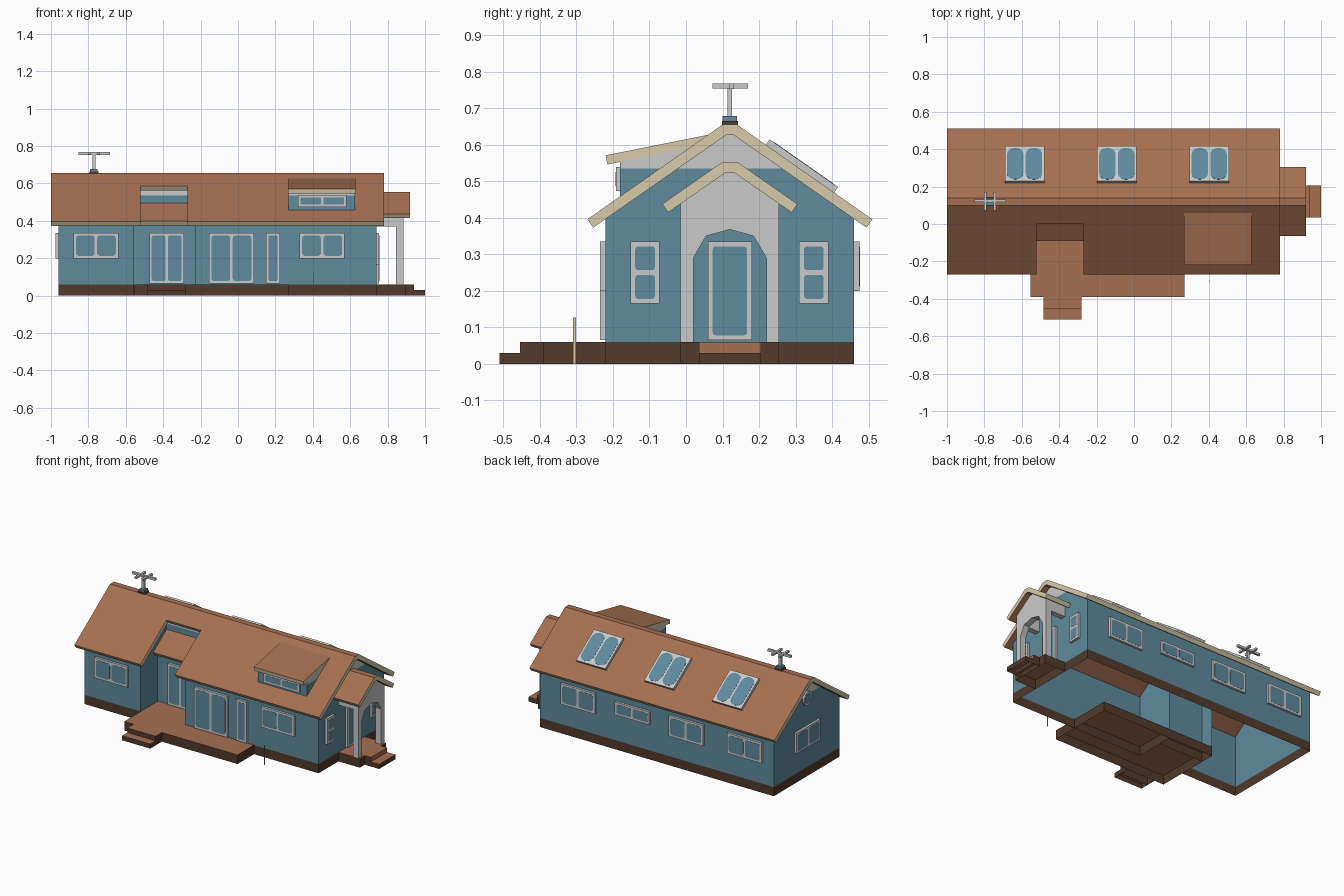
import bpy, bmesh, math
from mathutils import Vector as V

if "Cube" in bpy.data.objects:
    bpy.data.objects.remove(bpy.data.objects["Cube"])


def mat(name, rgb):
    m = bpy.data.materials.new(name)
    m.diffuse_color = (*rgb, 1)
    m.use_nodes = True
    m.node_tree.nodes["Principled BSDF"].inputs["Base Color"].default_value = m.diffuse_color
    return m


MATS = [mat("blue", (.112, .258, .335)), mat("grey", (.59, .59, .59)),
        mat("terracotta", (.38, .16, .083)), mat("cream", (.68, .60, .40)),
        mat("dark_brown", (.085, .043, .025))]
BLUE, GREY, TERRA, CREAM, BROWN = range(5)


# Finish a mesh; rule gives a colour from face normal and centre
def finish(name, bm, rule, recalc=True, drop=None):
    if recalc:
        bmesh.ops.recalc_face_normals(bm, faces=bm.faces)
    bm.normal_update()
    if drop:  # leave one side open
        bmesh.ops.delete(bm, geom=[f for f in bm.faces if f.normal.dot(drop) > .95], context="FACES")
    for f in bm.faces:
        f.material_index = rule(f.normal, f.calc_center_median()) if callable(rule) else rule
    me = bpy.data.meshes.new(name)
    bm.to_mesh(me)
    bm.free()
    for m in MATS:
        me.materials.append(m)
    ob = bpy.data.objects.new(name, me)
    bpy.context.collection.objects.link(ob)
    return ob


def bisect(bm, co, no, clear=False):
    bmesh.ops.bisect_plane(bm, geom=bm.verts[:] + bm.edges[:] + bm.faces[:], dist=1e-5,
                           plane_co=co, plane_no=no, clear_outer=clear)


def add_prism(bm, pts, ext):
    f = bm.faces.new([bm.verts.new(p) for p in pts])
    r = bmesh.ops.extrude_face_region(bm, geom=[f])
    bmesh.ops.translate(bm, vec=ext, verts=[g for g in r["geom"] if isinstance(g, bmesh.types.BMVert)])


# Profile in y-z, extruded along x
def prism(name, prof, x0, x1, rule, cuts=(), drop=None):
    bm = bmesh.new()
    add_prism(bm, [(x0, y, z) for y, z in prof], (x1 - x0, 0, 0))
    for z in cuts:
        bisect(bm, (0, 0, z), (0, 0, 1))
    return finish(name, bm, rule, drop=drop)


def box(name, x0, x1, y0, y1, z0, z1, rule, drop=None):
    return prism(name, [(y0, z0), (y1, z0), (y1, z1), (y0, z1)], x0, x1, rule, drop=drop)


def wall_rule(n, c):
    return BROWN if c.z < .06 else BLUE if c.z < .535 else GREY


def roof_rule(n, c):
    return CREAM if -.7 < n.z < .1 else TERRA


def deck_rule(n, c):
    return TERRA if n.z > .9 else BROWN


# ---------- walls: open-bottomed shells trimmed under the roof ----------
def shell(name, chain, top):
    bm = bmesh.new()
    for (ax, ay), (bx, by) in zip(chain, chain[1:]):
        bm.faces.new([bm.verts.new(p) for p in
                      ((ax, ay, 0), (bx, by, 0), (bx, by, top), (ax, ay, top))])
    bmesh.ops.remove_doubles(bm, verts=bm.verts, dist=1e-5)
    for s in (-1, 1):
        bisect(bm, (0, .12 + s * .02, .635), (0, s * .7, 1), True)
    for z in (.06, .535):
        bisect(bm, (0, 0, z), (0, 0, 1))
    finish(name, bm, wall_rule, False)


shell("house_walls", [(-.23, .05), (-.23, -.22), (.74, -.22), (.74, .46), (-.96, .46),
                      (-.96, -.22), (-.555, -.22), (-.555, .05)], .64)
shell("recess_wall", [(-.555, -.04), (-.23, -.04)], .425)
bm = bmesh.new()
bm.faces.new([bm.verts.new(p) for p in ((-.555, .05, .45), (-.23, .05, .45),
                                        (-.23, .05, .585), (-.555, .05, .585))])
bisect(bm, (0, 0, .535), (0, 0, 1))
finish("recess_upper_wall", bm, wall_rule, False)


# ---------- roofs ----------
def gable_roof(name, x0, x1, yf, yb, top, t=.028):
    nx, nz = t * .574, t * .819
    zf, zb = top - (.10 - yf) * .7, top - (yb - .14) * .7
    prism(name, [(yf, zf), (.10, top), (.14, top), (yb, zb), (yb - nx, zb - nz),
                 (.131, top - .029), (.109, top - .029), (yf + nx, zf - nz)], x0, x1, roof_rule)


gable_roof("main_roof_left", -1, -.52, -.27, .51, .655)
gable_roof("main_roof_recess", -.52, -.27, 0, .51, .655)
gable_roof("main_roof_right", -.27, .78, -.27, .51, .655)
gable_roof("porch_roof", .74, .92, -.065, .305, .553)
prism("recess_roof", [(-.09, .398), (.055, .4995), (.055, .465), (-.074, .375)], -.553, -.232, roof_rule)

# ---------- dormer ----------
prism("dormer_walls", [(-.18, .43), (-.18, .56), (.06, .608)], .27, .626, wall_rule, (.535,))
prism("dormer_roof", [(-.22, .571), (.08, .631), (.075, .605), (-.215, .546)], .268, .628, roof_rule)

# ---------- decks and steps, open underneath ----------
X, Y, Z = V((1, 0, 0)), V((0, 1, 0)), V((0, 0, 1))
box("front_deck", -.553, .27, -.39, .05, 0, .06, deck_rule, -Z)
box("front_step_upper", -.485, -.28, -.455, -.39, 0, .06, deck_rule, -Z)
box("front_step_lower", -.485, -.28, -.51, -.455, 0, .03, deck_rule, -Z)
box("porch_floor", .74, .895, -.015, .255, 0, .06, deck_rule, -Z)
box("porch_step_upper", .895, .94, .036, .205, .03, .06,
    lambda n, c: TERRA if n.z > .9 or n.x > .9 else BROWN, -Z)
box("porch_step_upper_base", .895, .94, .036, .205, 0, .03, deck_rule, -Z)
box("porch_step_lower", .94, 1, .036, .205, 0, .03, deck_rule, -Z)

# ---------- porch arch and side beams ----------
half = [(-.135, .06), (-.135, .442), (-.015, .526)]
inner = [(-.1, .06), (-.1, .29), (-.065, .35)]
prof = half + [(-y, z) for y, z in half[::-1]]
prof += [(-y, z) for y, z in inner] + [(0, .368)] + inner[::-1]
prism("porch_arch", [(y + .12, z) for y, z in prof], .845, .885, GREY)
for s in (-1, 1):
    ys = sorted((.12 + s * .1, .12 + s * .135))
    box("porch_side_beam", .74, .845, *ys, .37, .445, GREY)


# ---------- windows and doors: frame with thin rounded panes ----------
def window(name, c, u, v, w, h, cols=2, rows=1, r=.16, depth=.015, margin=.013):
    c, u, v = V(c), V(u), V(v)
    n = u.cross(v)
    bm = bmesh.new()
    add_prism(bm, [c + u * a * w / 2 + v * b * h / 2
                   for a, b in ((-1, -1), (1, -1), (1, 1), (-1, 1))], n * depth)
    finish(name + "_frame", bm, GREY, drop=-n)
    bm = bmesh.new()
    pw, ph = (w - margin * (cols + 1)) / cols, (h - margin * (rows + 1)) / rows
    rad = r * min(pw, ph)
    for i in range(cols):
        for j in range(rows):
            pc = c + n * depth + u * (-w / 2 + margin + pw / 2 + i * (pw + margin)) \
                + v * (-h / 2 + margin + ph / 2 + j * (ph + margin))
            pts = []
            for q, (a, b) in enumerate(((1, 1), (-1, 1), (-1, -1), (1, -1))):
                for k in range(5):
                    t = (q + k / 4.001) * math.pi / 2
                    pts.append(pc + u * (a * (pw / 2 - rad) + rad * math.cos(t))
                               + v * (b * (ph / 2 - rad) + rad * math.sin(t)))
            add_prism(bm, pts, n * .001)
    finish(name + "_panes", bm, BLUE, drop=-n)


for x in (-.76, .45):
    window("front_window", (x, -.22, .267), X, Z, .24, .135)
window("recess_door", (-.382, -.04, .2), X, Z, .185, .27)
window("double_door", (-.035, -.22, .2), X, Z, .24, .27)
window("narrow_door", (.188, -.22, .2), X, Z, .075, .27, 1)
window("dormer_window", (.45, -.18, .506), X, Z, .26, .065, depth=.012)
for x, z, h in ((.455, .267, .135), (.06, .277, .085), (-.33, .267, .135), (-.755, .267, .135)):
    window("back_window", (x, .46, z), -X, Z, .25, h)
for y in (-.112, .35):
    window("side_window", (.74, y, .25), Y, Z, .08, .17, 1, 2)
window("porch_door", (.74, .12, .2), Y, Z, .12, .27, 1, r=.1)
window("end_window", (-.96, .12, .267), -Y, Z, .25, .135)
slope = V((0, -1, .7)).normalized()
for x in (-.585, -.092, .402):
    window("skylight", (x, .312, .655 - .172 * .7), -X, slope, .212, .228, r=.45, depth=.018, margin=.012)

# Round gable window on the left end
for nm, rad, d, col in (("frame", .045, .012, GREY), ("pane", .034, .013, BLUE)):
    bm = bmesh.new()
    add_prism(bm, [(-.96, .12 + rad * math.cos(k * math.pi / 8), .515 + rad * math.sin(k * math.pi / 8))
                   for k in range(16)], (-d, 0, 0))
    finish("round_window_" + nm, bm, col, drop=X)

# ---------- roof aerial ----------
box("aerial_base", -.795, -.745, .098, .142, .645, .665, BROWN)
box("aerial_cap", -.79, -.75, .1, .14, .665, .678, BLUE)
box("aerial_pole", -.779, -.761, .114, .126, .678, .76, GREY)
box("aerial_long_bar", -.852, -.685, .118, .132, .753, .768, GREY)
for x in (-.795, -.745):
    box("aerial_cross_bar", x - .007, x + .007, .072, .17, .754, .767, GREY)

# Thin marker post in the front yard
box("yard_post", .404, .406, -.309, -.301, 0, .127, CREAM)
